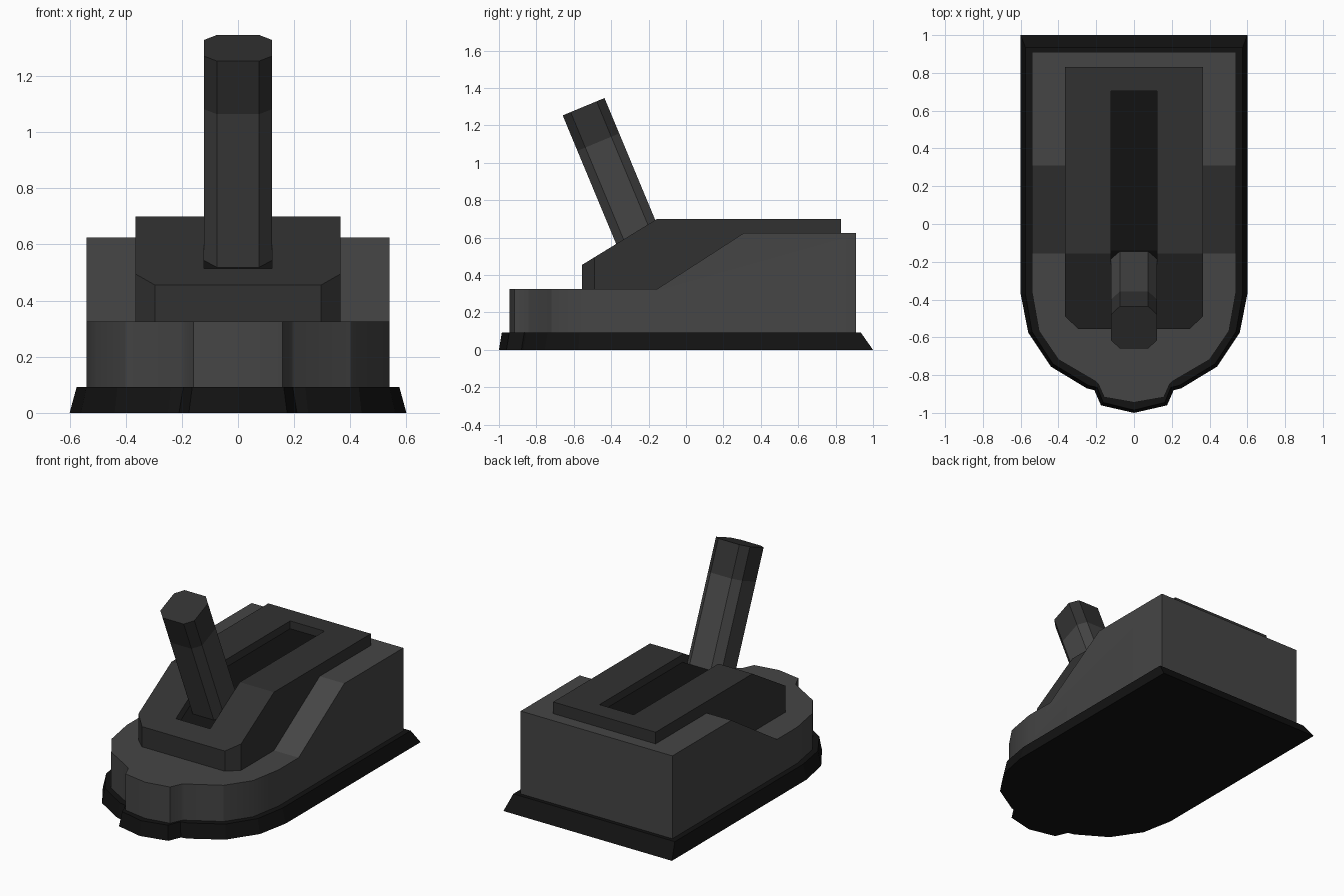
import bpy, bmesh, math
from mathutils import Vector, Matrix

if "Cube" in bpy.data.objects:
    bpy.data.objects.remove(bpy.data.objects["Cube"])


def material(name, v):
    m = bpy.data.materials.new(name)
    m.diffuse_color = (v, v, v, 1)
    m.use_nodes = True
    m.node_tree.nodes["Principled BSDF"].inputs["Base Color"].default_value = m.diffuse_color
    return m


BLACK, GREY, DARK = material("black", 0.006), material("grey", 0.06), material("dark", 0.031)


def loft(name, bottom, top, mat=None):
    """Closed solid between two matching rings of 3D points."""
    bm = bmesh.new()
    a = [bm.verts.new(p) for p in bottom]
    b = [bm.verts.new(p) for p in top]
    bm.faces.new(a[::-1])
    bm.faces.new(b)
    n = len(a)
    for i in range(n):
        j = (i + 1) % n
        bm.faces.new((a[i], a[j], b[j], b[i]))
    bmesh.ops.recalc_face_normals(bm, faces=bm.faces)
    me = bpy.data.meshes.new(name)
    bm.to_mesh(me)
    bm.free()
    ob = bpy.data.objects.new(name, me)
    bpy.context.collection.objects.link(ob)
    if mat:
        me.materials.append(mat)
    return ob


def plan(half, z):
    """Mirror a half outline (x >= 0, back to front) into a full ring at height z."""
    return [(x, y, z) for x, y in half] + [(-x, y, z) for x, y in half[::-1] if x > 0]


def side(name, profile, w):
    """Side profile (y, z) extruded across x."""
    return loft(name, [(-w, y, z) for y, z in profile], [(w, y, z) for y, z in profile])


def boolean(ob, cutter, op):
    mod = ob.modifiers.new(op.lower(), 'BOOLEAN')
    mod.operation, mod.object, mod.solver = op, cutter, 'EXACT'
    bpy.context.view_layer.update()
    me = bpy.data.meshes.new_from_object(ob.evaluated_get(bpy.context.evaluated_depsgraph_get()))
    ob.modifiers.clear()
    ob.data = me
    bpy.data.objects.remove(cutter)


# Flared base plate
base_low = [(.60, 1), (.60, -.37), (.56, -.575), (.44, -.755), (.25, -.87), (.21, -.88), (.175, -.96), (0, -1)]
base_high = [(.575, .935), (.575, -.37), (.54, -.57), (.43, -.74), (.24, -.855), (.195, -.865), (.163, -.945), (0, -.985)]
loft("base_plate", plan(base_low, 0), plan(base_high, .092), BLACK)

# Main body: plan outline trimmed by the stepped side profile
body_plan = [(.54, .91), (.54, -.36), (.503, -.567), (.40, -.718), (.20, -.835), (.19, -.845), (.158, -.917), (0, -.945)]
body = loft("main_body", plan(body_plan, .08), plan(body_plan, .9), GREY)
boolean(body, side("body_trim", [(-1.2, 0), (1.2, 0), (1.2, .625), (.31, .625), (-.155, .325), (-1.2, .325)], .8), 'INTERSECT')
bpy.context.view_layer.objects.active = body
body.select_set(True)
bpy.ops.object.shade_smooth_by_angle(angle=math.radians(25))

# Raised deck with chamfered front corners
deck_plan = [(.365, .83), (.365, -.49), (.295, -.555)]
deck = loft("raised_deck", plan(deck_plan, .31), plan(deck_plan, .9), DARK)
boolean(deck, side("deck_trim", [(-1, .2), (1, .2), (1, .70), (-.155, .70), (-.555, .455), (-1, .182)], .6), 'INTERSECT')

# Recessed slot following the deck's slope, with a black floor
boolean(deck, side("slot_cutter", [(.705, .65), (.705, .9), (-.457, .9), (-.457, .455), (-.14, .65)], .122), 'DIFFERENCE')
deck.data.materials.append(BLACK)
for f in deck.data.polygons:
    if f.normal.z > .5 and all(abs(deck.data.vertices[i].co.x) < .13 for i in f.vertices):
        f.material_index = 1

# Tilted lever with a darker tip
tip_centre = Vector((0, -.5475, 1.30))
tilt = Matrix.Rotation(math.atan2(.384, .923), 4, 'X')
R, C = .121, .075
octagon = [(R, C), (C, R), (-C, R), (-R, C), (-R, -C), (-C, -R), (C, -R), (R, -C)]


def lever_ring(d):
    return [tip_centre + tilt @ Vector((x, y, -d)) for x, y in octagon]


loft("lever_shaft", lever_ring(.82), lever_ring(.205), GREY)
loft("lever_tip", lever_ring(.205), lever_ring(0), DARK)
